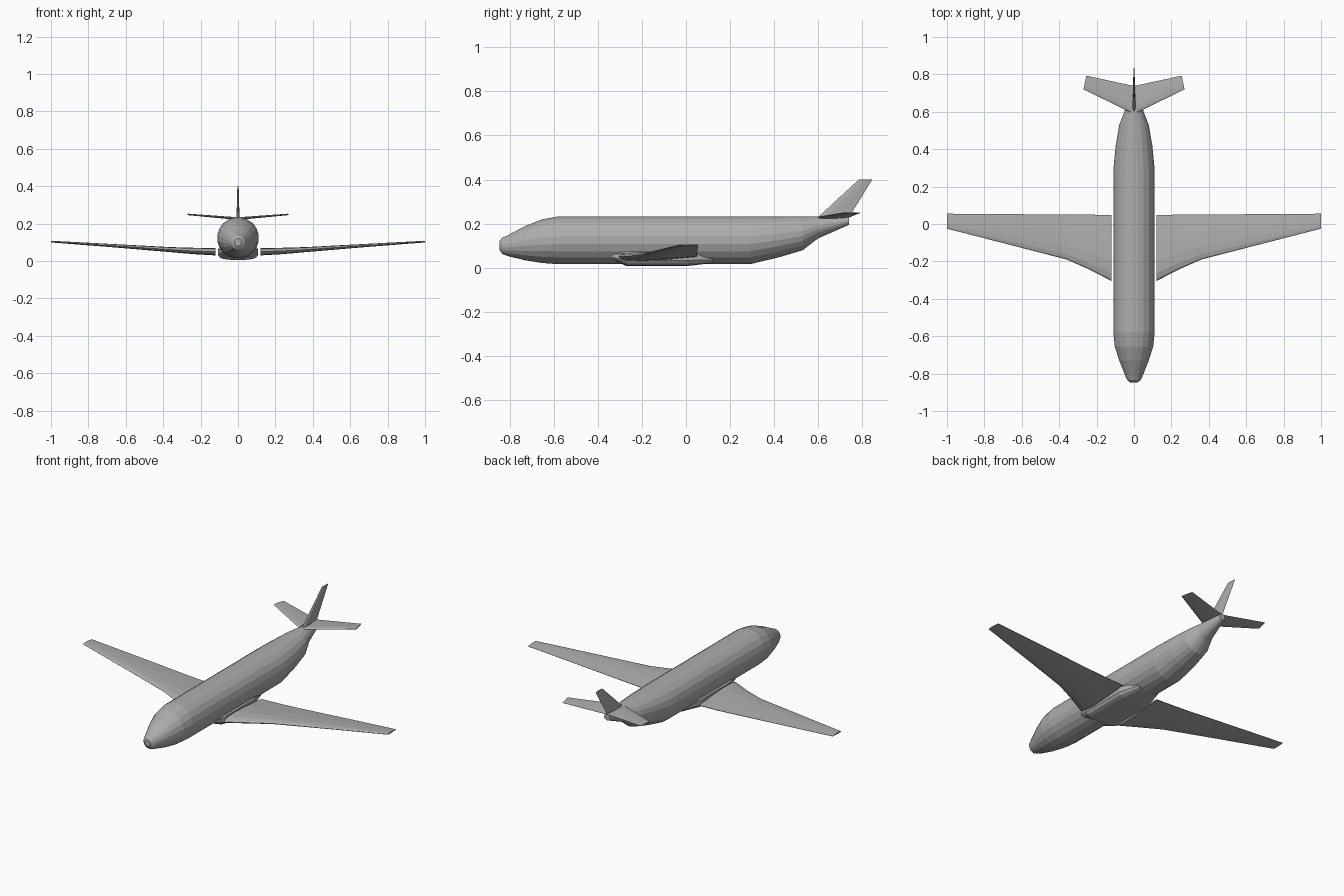
import bpy, bmesh, math
from mathutils import Vector

cube = bpy.data.objects.get("Cube")
if cube:
    bpy.data.objects.remove(cube, do_unlink=True)

grey = bpy.data.materials.new("airframe_grey")
grey.use_nodes = True
grey.diffuse_color = (0.42, 0.42, 0.42, 1)
grey.node_tree.nodes["Principled BSDF"].inputs["Base Color"].default_value = (0.42, 0.42, 0.42, 1)


def loft(name, rings):
    """Skin a list of closed rings and cap both ends."""
    bm = bmesh.new()
    loops = [[bm.verts.new(p) for p in ring] for ring in rings]
    n = len(loops[0])
    for a, b in zip(loops, loops[1:]):
        for i in range(n):
            j = (i + 1) % n
            bm.faces.new((a[i], a[j], b[j], b[i]))
    bm.faces.new(loops[0])
    bm.faces.new(loops[-1])
    bmesh.ops.recalc_face_normals(bm, faces=bm.faces)
    mesh = bpy.data.meshes.new(name)
    bm.to_mesh(mesh)
    bm.free()
    mesh.materials.append(grey)
    obj = bpy.data.objects.new(name, mesh)
    bpy.context.collection.objects.link(obj)
    return obj


def oval(y, half, low, high, power=1.0, sides=20):
    """Rounded cross-section; power under 1 makes it boxier."""
    def bend(v):
        return math.copysign(abs(v) ** power, v)
    mid, rise = (low + high) / 2, (high - low) / 2
    angles = [2 * math.pi * (i + 0.5) / sides for i in range(sides)]
    return [Vector((half * bend(math.cos(a)), y, mid + rise * bend(math.sin(a)))) for a in angles]


# Chord fraction and half thickness, nose to trailing edge
FOIL = [(0, 0), (0.03, 0.45), (0.12, 0.85), (0.3, 1), (0.6, 0.75), (1, 0.08)]


def foil(lead, trail, thick, up):
    """Aerofoil section between two points, thickened along up."""
    lead, trail, up = Vector(lead), Vector(trail), Vector(up)
    top = [lead.lerp(trail, f) + up * thick * t / 2 for f, t in FOIL]
    low = [lead.lerp(trail, f) - up * thick * t / 2 for f, t in FOIL[1:]]
    return top + low[::-1]


# Fuselage: y, half width, bottom, top
STATIONS = [
    (-0.848, 0.018, 0.08, 0.12), (-0.835, 0.036, 0.062, 0.136), (-0.81, 0.048, 0.052, 0.147),
    (-0.73, 0.08, 0.032, 0.19), (-0.655, 0.104, 0.02, 0.22), (-0.58, 0.112, 0.014, 0.234),
    (0.29, 0.112, 0.014, 0.234), (0.42, 0.099, 0.045, 0.234), (0.53, 0.08, 0.078, 0.234),
    (0.60, 0.052, 0.132, 0.233), (0.74, 0.02, 0.194, 0.23)]
loft("fuselage", [oval(*s) for s in STATIONS])

# Belly fairing between the wing roots
FAIRING = [(-0.345, 0.085, 0.04, 0.07), (-0.27, 0.108, 0.006, 0.09),
           (0.0, 0.108, 0.006, 0.09), (0.12, 0.07, 0.02, 0.07)]
loft("belly_fairing", [oval(*s, power=0.6, sides=16) for s in FAIRING])

# Wings and tailplanes
for side, label in ((1, "left"), (-1, "right")):
    def section(x_lead, y_lead, x_trail, y_trail, z, thick, drop=0):
        return foil((side * x_lead, y_lead, z), (side * x_trail, y_trail, z - drop), thick, (0, 0, 1))

    loft(label + "_wing", [
        section(0.12, -0.305, 0.12, 0.048, 0.05, 0.04),
        section(0.24, -0.243, 0.24, 0.05, 0.054, 0.034),
        section(0.36, -0.19, 0.36, 0.05, 0.061, 0.027),
        section(0.68, -0.107, 0.68, 0.053, 0.083, 0.017),
        section(1.0, -0.025, 1.0, 0.055, 0.104, 0.009)])
    loft(label + "_tailplane", [
        section(0.015, 0.595, 0.01, 0.74, 0.228, 0.014),
        section(0.27, 0.72, 0.255, 0.793, 0.249, 0.008)])

# Tail fin
loft("tail_fin", [
    foil((0, 0.59, 0.22), (0, 0.735, 0.22), 0.017, (1, 0, 0)),
    foil((0, 0.785, 0.4), (0, 0.846, 0.4), 0.007, (1, 0, 0))])
